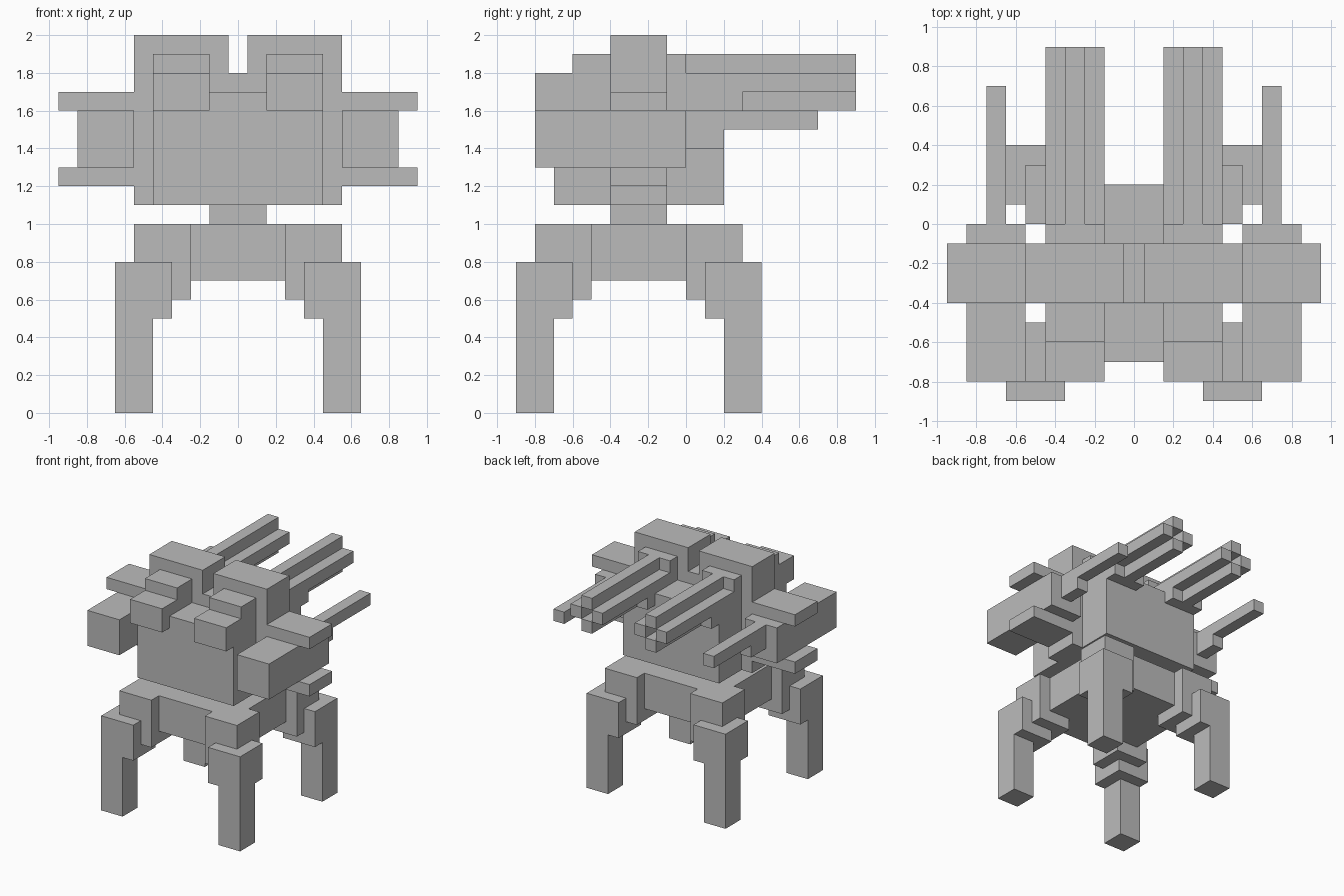
import bpy
import bmesh
from mathutils import Vector

cube = bpy.data.objects.get("Cube")
if cube:
    bpy.data.objects.remove(cube, do_unlink=True)

GREY = (0.5, 0.5, 0.5, 1.0)
grey = bpy.data.materials.new("plain_grey")
grey.use_nodes = True
grey.diffuse_color = GREY
grey.node_tree.nodes["Principled BSDF"].inputs["Base Color"].default_value = GREY


def block(name, x, y, z):
    """Axis-aligned block given its (low, high) span on each axis."""
    spans = (x, y, z)
    size = Vector([hi - lo for lo, hi in spans])
    mesh = bpy.data.meshes.new(name)
    bm = bmesh.new()
    bmesh.ops.create_cube(bm, size=1)
    bmesh.ops.scale(bm, vec=size, verts=bm.verts)
    bm.to_mesh(mesh)
    bm.free()
    mesh.materials.append(grey)
    obj = bpy.data.objects.new(name, mesh)
    obj.location = [(lo + hi) / 2 for lo, hi in spans]
    bpy.context.collection.objects.link(obj)


def flip(span, centre=0.0):
    return (2 * centre - span[1], 2 * centre - span[0])


def pair(name, x, y, z):
    """Left block and its mirror on the right."""
    block("left_" + name, x, y, z)
    block("right_" + name, flip(x), y, z)


def four(name, x, y, z):
    """Front pair and its mirror about the middle of the walking base."""
    pair("front_" + name, x, y, z)
    pair("back_" + name, x, flip(y, -0.25), z)


MID = (-0.4, -0.1)  # depth shared by neck, crossbar and brackets

# Walking base
block("pelvis", (-0.45, 0.45), (-0.7, 0.2), (0.7, 1.0))
four("hip", (0.25, 0.55), (-0.8, -0.5), (0.6, 1.0))
four("knee", (0.35, 0.65), (-0.9, -0.6), (0.5, 0.8))
four("lower_leg", (0.45, 0.65), (-0.9, -0.7), (0.0, 0.5))

# Body
block("neck", (-0.15, 0.15), MID, (1.0, 1.1))
block("torso", (-0.45, 0.45), (-0.7, 0.2), (1.1, 1.7))
block("crossbar", (-0.55, 0.55), MID, (1.1, 1.8))
pair("shoulder_tower", (0.05, 0.55), MID, (1.8, 2.0))

# Side pods with brackets and a single barrel
pair("upper_bracket", (0.55, 0.95), MID, (1.6, 1.7))
pair("lower_bracket", (0.55, 0.95), MID, (1.2, 1.3))
pair("side_pod", (0.55, 0.85), (-0.8, 0.0), (1.3, 1.6))
pair("side_barrel_base", (0.65, 0.75), (0.0, 0.2), (1.4, 1.6))
pair("side_barrel", (0.65, 0.75), (0.2, 0.7), (1.5, 1.6))

# Shoulder guns: front housing, rear housing and breech
pair("gun_front", (0.15, 0.45), (-0.8, -0.4), (1.6, 1.8))
pair("gun_front_cap", (0.15, 0.45), (-0.6, -0.4), (1.8, 1.9))
pair("gun_rear", (0.15, 0.45), (-0.1, 0.0), (1.7, 1.9))
pair("gun_breech", (0.15, 0.45), (0.0, 0.3), (1.6, 1.8))

# Four barrels set in a cross around an open centre
pair("gun_top_barrel", (0.25, 0.35), (0.0, 0.9), (1.8, 1.9))
pair("gun_bottom_barrel", (0.25, 0.35), (0.3, 0.9), (1.6, 1.7))
pair("gun_inner_barrel", (0.15, 0.25), (0.3, 0.9), (1.7, 1.8))
pair("gun_outer_barrel", (0.35, 0.45), (0.3, 0.9), (1.7, 1.8))
